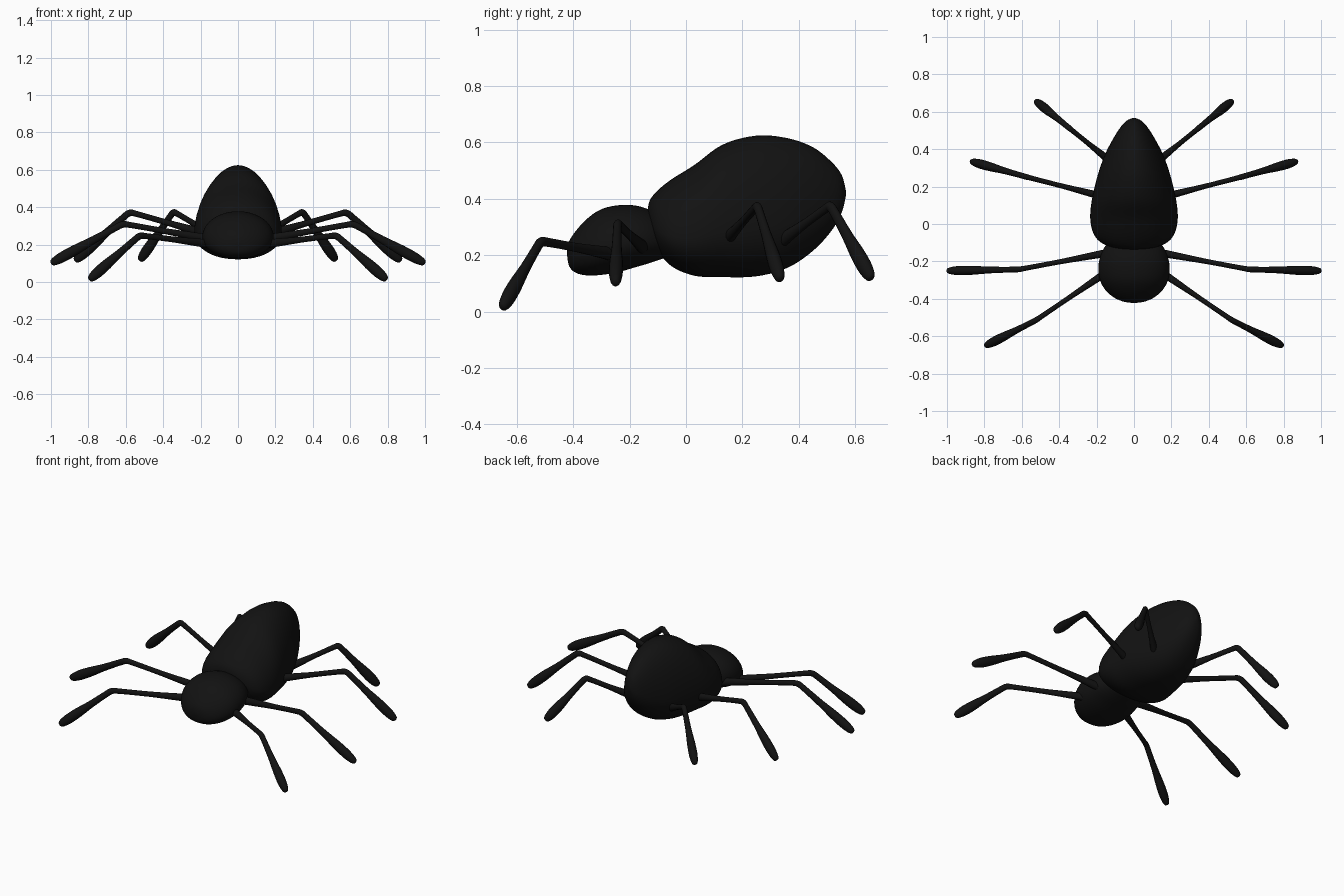
import bpy, math
from mathutils import Vector

if "Cube" in bpy.data.objects:
    bpy.data.objects.remove(bpy.data.objects["Cube"])

black = bpy.data.materials.new("black")
black.diffuse_color = (0.006, 0.006, 0.006, 1)
black.use_nodes = True
black.node_tree.nodes["Principled BSDF"].inputs["Base Color"].default_value = black.diffuse_color


def smooth_points(pts, n):
    """Catmull-Rom interpolation through tuples of any length."""
    out = []
    for i in range(len(pts) - 1):
        a, b, c, d = (pts[max(i - 1, 0)], pts[i], pts[i + 1], pts[min(i + 2, len(pts) - 1)])
        for k in range(n):
            t = k / n
            out.append([0.5 * (2 * q + (r - p) * t + (2 * p - 5 * q + 4 * r - s) * t * t
                        + (3 * q - p - 3 * r + s) * t ** 3) for p, q, r, s in zip(a, b, c, d)])
    return out + [list(pts[-1])]


def loft(name, rings):
    """Skin equal-sized rings of points and close both ends."""
    n = len(rings[0])
    verts = [v for ring in rings for v in ring]
    faces = [(i * n + j, i * n + (j + 1) % n, (i + 1) * n + (j + 1) % n, (i + 1) * n + j)
             for i in range(len(rings) - 1) for j in range(n)]
    faces += [tuple(reversed(range(n))), tuple(range(len(verts) - n, len(verts)))]
    me = bpy.data.meshes.new(name)
    me.from_pydata(verts, [], faces)
    me.materials.append(black)
    ob = bpy.data.objects.new(name, me)
    bpy.context.collection.objects.link(ob)
    bpy.context.view_layer.objects.active = ob
    ob.select_set(True)
    bpy.ops.object.mode_set(mode='EDIT')
    bpy.ops.mesh.select_all(action='SELECT')
    bpy.ops.mesh.normals_make_consistent(inside=False)
    bpy.ops.object.mode_set(mode='OBJECT')
    bpy.ops.object.shade_smooth()
    ob.select_set(False)
    return ob


def body(name, sections, widest, n=40):
    """Egg-shaped sections (y, bottom, top, half width), widest low down."""
    rings = []
    for y, lo, hi, w in smooth_points(sections, 5):
        mid = lo + (hi - lo) * widest
        ring = []
        for j in range(n):
            a = 2 * math.pi * j / n
            c, s = math.cos(a), math.sin(a)
            x = max(w, 0.001) * math.copysign(abs(c) ** (0.85 if s < 0 else 1), c)
            ring.append((x, y, mid + s * ((hi - mid) if s > 0 else (mid - lo))))
        rings.append(ring)
    return loft(name, rings)


# Abdomen
body("abdomen", [
    (-0.137, 0.335, 0.355, 0.01), (-0.128, 0.285, 0.395, 0.10), (-0.10, 0.215, 0.43, 0.175),
    (-0.05, 0.16, 0.47, 0.217), (0.03, 0.127, 0.52, 0.234), (0.13, 0.122, 0.592, 0.225),
    (0.25, 0.125, 0.624, 0.197), (0.36, 0.155, 0.615, 0.16), (0.45, 0.215, 0.583, 0.115),
    (0.515, 0.285, 0.532, 0.074), (0.552, 0.35, 0.485, 0.04), (0.567, 0.41, 0.43, 0.006)], 0.34)

# Head
body("head", [
    (-0.422, 0.20, 0.215, 0.01), (-0.414, 0.16, 0.25, 0.06), (-0.39, 0.137, 0.287, 0.112),
    (-0.35, 0.128, 0.33, 0.155), (-0.30, 0.13, 0.363, 0.182), (-0.24, 0.14, 0.377, 0.191),
    (-0.18, 0.157, 0.376, 0.182), (-0.12, 0.175, 0.357, 0.155), (-0.06, 0.20, 0.32, 0.10),
    (-0.03, 0.25, 0.27, 0.02)], 0.42)


# Legs: thin upper part, bent knee, club-shaped lower part
def leg(name, hip, knee, tip, n=14):
    hip, knee, tip = Vector(hip), Vector(knee), Vector(tip)
    up, low = lambda t: hip.lerp(knee, t), lambda t: knee.lerp(tip, t)
    soft = knee * 0.7 + up(0.92) * 0.15 + low(0.1) * 0.15
    stations = [(up(0), 0.012), (up(0.03), 0.024), (up(0.2), 0.022), (up(0.55), 0.016),
                (up(0.9), 0.016), (soft, 0.018), (low(0.12), 0.018), (low(0.4), 0.021),
                (low(0.65), 0.028), (low(0.82), 0.029), (low(0.93), 0.024),
                (low(0.985), 0.016), (low(1), 0.004)]
    pts = smooth_points([(*p, r) for p, r in stations], 4)
    rings = []
    for i, (x, y, z, r) in enumerate(pts):
        d = Vector(pts[min(i + 1, len(pts) - 1)][:3]) - Vector(pts[max(i - 1, 0)][:3])
        side = d.cross(Vector((0, 0, 1))).normalized()
        top = side.cross(d).normalized()
        rings.append([Vector((x, y, z)) + r * (0.85 * math.cos(a) * side + math.sin(a) * top)
                      for a in (2 * math.pi * j / n for j in range(n))])
    loft(name, rings)


legs = {
    "front_leg": ((0.12, -0.24, 0.20), (0.525, -0.515, 0.25), (0.795, -0.652, 0.012)),
    "second_leg": ((0.12, -0.15, 0.225), (0.615, -0.243, 0.312), (1.0, -0.25, 0.10)),
    "third_leg": ((0.14, 0.14, 0.25), (0.58, 0.253, 0.375), (0.872, 0.335, 0.112)),
    "rear_leg": ((0.12, 0.33, 0.245), (0.345, 0.512, 0.377), (0.525, 0.658, 0.115)),
}
for name, joints in legs.items():
    for label, s in (("right", 1), ("left", -1)):
        leg(f"{label}_{name}", *[(s * x, y, z) for x, y, z in joints])
